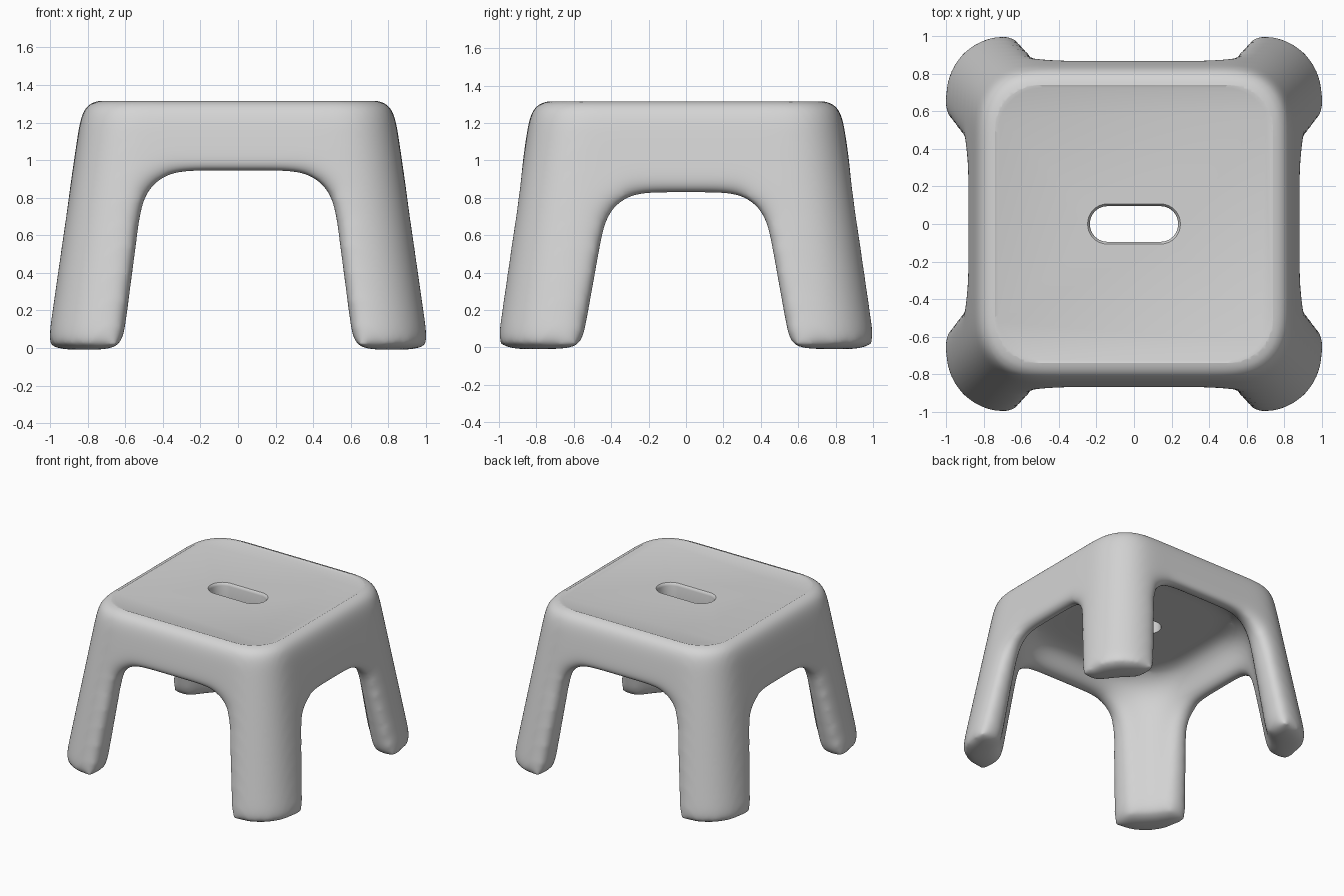
import bpy, bmesh, math

cube = bpy.data.objects.get("Cube")
if cube:
    bpy.data.objects.remove(cube, do_unlink=True)

plastic = bpy.data.materials.new("grey plastic")
plastic.use_nodes = True
GREY = (0.66, 0.66, 0.66, 1)
plastic.diffuse_color = GREY
plastic.node_tree.nodes["Principled BSDF"].inputs["Base Color"].default_value = GREY


def rounded_rect(hx, hy, r, z, steps=10):
    """Ring of points around a rectangle with round corners."""
    pts = []
    for q, (sx, sy) in enumerate([(1, 1), (-1, 1), (-1, -1), (1, -1)]):
        for k in range(steps + 1):
            a = math.pi / 2 * (q + k / steps)
            pts.append((sx * (hx - r) + r * math.cos(a),
                        sy * (hy - r) + r * math.sin(a), z))
    return pts


def loft(name, rings):
    """Closed solid through a stack of equal rings."""
    bm = bmesh.new()
    rows = [[bm.verts.new(p) for p in ring] for ring in rings]
    n = len(rows[0])
    for low, high in zip(rows, rows[1:]):
        for i in range(n):
            j = (i + 1) % n
            bm.faces.new((low[i], low[j], high[j], high[i]))
    bm.faces.new(rows[0][::-1])
    bm.faces.new(rows[-1])
    bmesh.ops.recalc_face_normals(bm, faces=bm.faces)
    mesh = bpy.data.meshes.new(name)
    bm.to_mesh(mesh)
    bm.free()
    obj = bpy.data.objects.new(name, mesh)
    bpy.context.collection.objects.link(obj)
    return obj


def squares(profile):
    return [rounded_rect(h, h, r, z) for h, r, z in profile]


def arch(name, half, along_x):
    """Tunnel cutter from half of an arch outline."""
    outline = half + [(-u, z) for u, z in reversed(half)]
    ends = (-2, 2)
    if along_x:
        return loft(name, [[(e, u, z) for u, z in outline] for e in ends])
    return loft(name, [[(u, e, z) for u, z in outline] for e in ends])


def apply(obj, kind, **settings):
    mod = obj.modifiers.new(kind.title(), kind)
    for key, value in settings.items():
        setattr(mod, key, value)
    bpy.ops.object.select_all(action='DESELECT')
    bpy.context.view_layer.objects.active = obj
    obj.select_set(True)
    bpy.ops.object.modifier_apply(modifier=mod.name)


def cut(obj, cutter):
    cutter.hide_render = True
    apply(obj, 'BOOLEAN', operation='DIFFERENCE', solver='EXACT', object=cutter)
    bpy.data.objects.remove(cutter, do_unlink=True)


# Tapered body with a rounded top edge: half width, corner radius, height
stool = loft("stool_body", squares([
    (1.022, 0.33, -0.012), (0.843, 0.30, 1.2), (0.832, 0.29, 1.26),
    (0.815, 0.28, 1.3), (0.785, 0.26, 1.322)]))

# Hollow underside, with wide corners that leave the legs thick
cut(stool, loft("underside_cutter", squares([
    (0.875, 0.5, -0.1), (0.745, 0.44, 0.95), (0.71, 0.46, 1.04),
    (0.66, 0.48, 1.1)])))

# Openings between the legs
cut(stool, arch("front_arch_cutter", [
    (0.625, -0.1), (0.51, 0.75), (0.49, 0.81), (0.445, 0.87),
    (0.37, 0.92), (0.25, 0.935)], False))
cut(stool, arch("side_arch_cutter", [
    (0.57, -0.1), (0.43, 0.65), (0.405, 0.71), (0.36, 0.765),
    (0.30, 0.802), (0.2, 0.815)], True))

# Soft moulded edges
apply(stool, 'REMESH', mode='VOXEL', voxel_size=0.02)
apply(stool, 'SMOOTH', factor=0.5, iterations=120)

# Shallow seat recess and hand slot with an eased rim
cut(stool, loft("recess_cutter", squares([
    (0.725, 0.24, 1.308), (0.80, 0.28, 1.338)])))
cut(stool, loft("slot_cutter", [
    rounded_rect(0.235 + e, 0.095 + e, 0.094 + e, z)
    for e, z in [(0.01, 1), (0, 1.12), (0, 1.285), (0.004, 1.3), (0.013, 1.309), (0.02, 1.312)]]))

stool.data.materials.clear()
stool.data.materials.append(plastic)
stool.data.polygons.foreach_set("material_index", [0] * len(stool.data.polygons))
bpy.ops.object.shade_smooth_by_angle(angle=math.radians(35))
